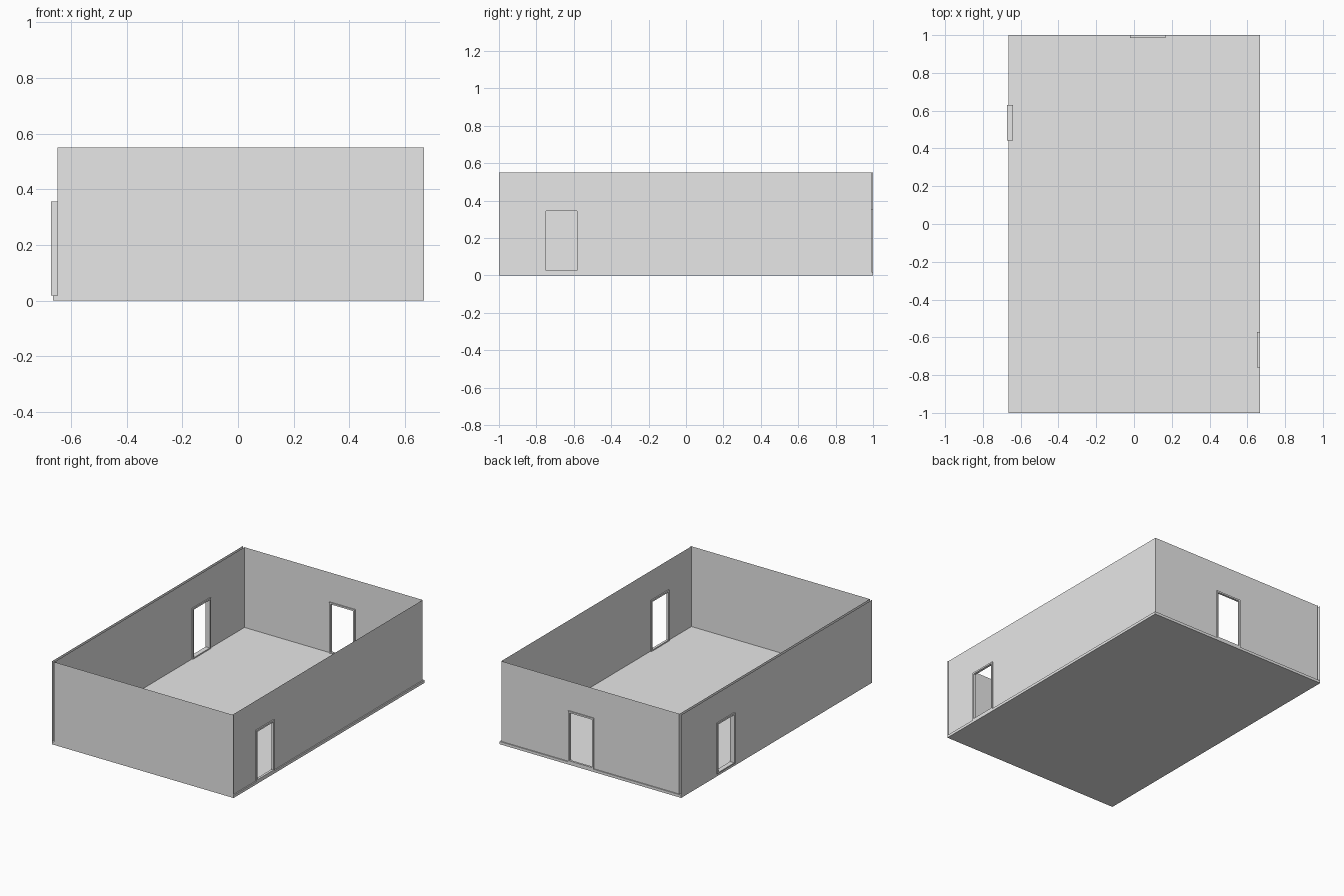
import bpy, bmesh
from mathutils import Vector

cube = bpy.data.objects.get("Cube")
if cube:
    bpy.data.objects.remove(cube)

# One plain grey for the whole room
grey = bpy.data.materials.new("plain_grey")
grey.use_nodes = True
grey.diffuse_color = (0.8, 0.8, 0.8, 1)
grey.node_tree.nodes["Principled BSDF"].inputs["Base Color"].default_value = (0.8, 0.8, 0.8, 1)

FLOOR_TOP, WALL_TOP = 0.018, 0.55
DOOR_TOP, DOOR_HALF, TRIM = 0.355, 0.094, 0.011


def finish(name, bm):
    bmesh.ops.remove_doubles(bm, verts=bm.verts, dist=0.0001)
    mesh = bpy.data.meshes.new(name)
    bm.to_mesh(mesh)
    bm.free()
    mesh.materials.append(grey)
    obj = bpy.data.objects.new(name, mesh)
    bpy.context.collection.objects.link(obj)


def add_box(bm, low, high):
    low, high = Vector(low), Vector(high)
    verts = bmesh.ops.create_cube(bm, size=1)["verts"]
    for v in verts:
        v.co = (low + high) / 2 + v.co * (high - low)


def place(axis, offset, along, z):
    """Point on a wall whose normal is the given axis."""
    return (offset, along, z) if axis == "x" else (along, offset, z)


def wall(name, axis, offset, start, end, outward, door=None):
    """Thin wall sheet, with panels left around an optional doorway."""
    bm = bmesh.new()
    if door is None:
        panels = [(start, end, FLOOR_TOP, WALL_TOP)]
    else:
        a, b = door - DOOR_HALF + TRIM / 2, door + DOOR_HALF - TRIM / 2
        head = DOOR_TOP - TRIM / 2
        panels = []
        for s, e in ((start, a), (b, end)):
            panels += [(s, e, FLOOR_TOP, head), (s, e, head, WALL_TOP)]
        panels.append((a, b, head, WALL_TOP))
    for s, e, z0, z1 in panels:
        corners = ((s, z0), (e, z0), (e, z1), (s, z1))
        face = bm.faces.new([bm.verts.new(place(axis, offset, u, z)) for u, z in corners])
        face.normal_update()
        normal = face.normal.x if axis == "x" else face.normal.y
        if normal * outward < 0:
            face.normal_flip()
    finish(name, bm)


def door_frame(name, axis, near, far, door):
    """Rectangular ring of two jambs, a head and a sill."""
    bm = bmesh.new()
    a, b = door - DOOR_HALF, door + DOOR_HALF
    sill = FLOOR_TOP + 0.008
    head = DOOR_TOP - TRIM
    bars = ((a, a + TRIM, FLOOR_TOP, DOOR_TOP), (b - TRIM, b, FLOOR_TOP, DOOR_TOP),
            (a + TRIM, b - TRIM, head, DOOR_TOP), (a + TRIM, b - TRIM, FLOOR_TOP, sill))
    for s, e, z0, z1 in bars:
        add_box(bm, place(axis, near, s, z0), place(axis, far, e, z1))
    finish(name, bm)


# Floor slab
bm = bmesh.new()
add_box(bm, (-0.665, -1, 0), (0.668, 1, FLOOR_TOP))
finish("floor", bm)

# Walls: the right one is a double skin, the others single sheets
wall("front_wall", "y", -1, -0.648, 0.668, -1)
wall("back_wall", "y", 0.993, -0.648, 0.66, 1, door=0.072)
wall("left_wall", "x", 0.66, -1, 0.993, 1, door=-0.665)
wall("right_wall_outer", "x", -0.665, -1, 1, -1, door=0.537)
wall("right_wall_inner", "x", -0.648, -1, 1, 1, door=0.537)

# Door frames
door_frame("back_door_frame", "y", 0.986, 1, 0.072)
door_frame("left_door_frame", "x", 0.652, 0.668, -0.665)
door_frame("right_door_frame", "x", -0.672, -0.641, 0.537)
